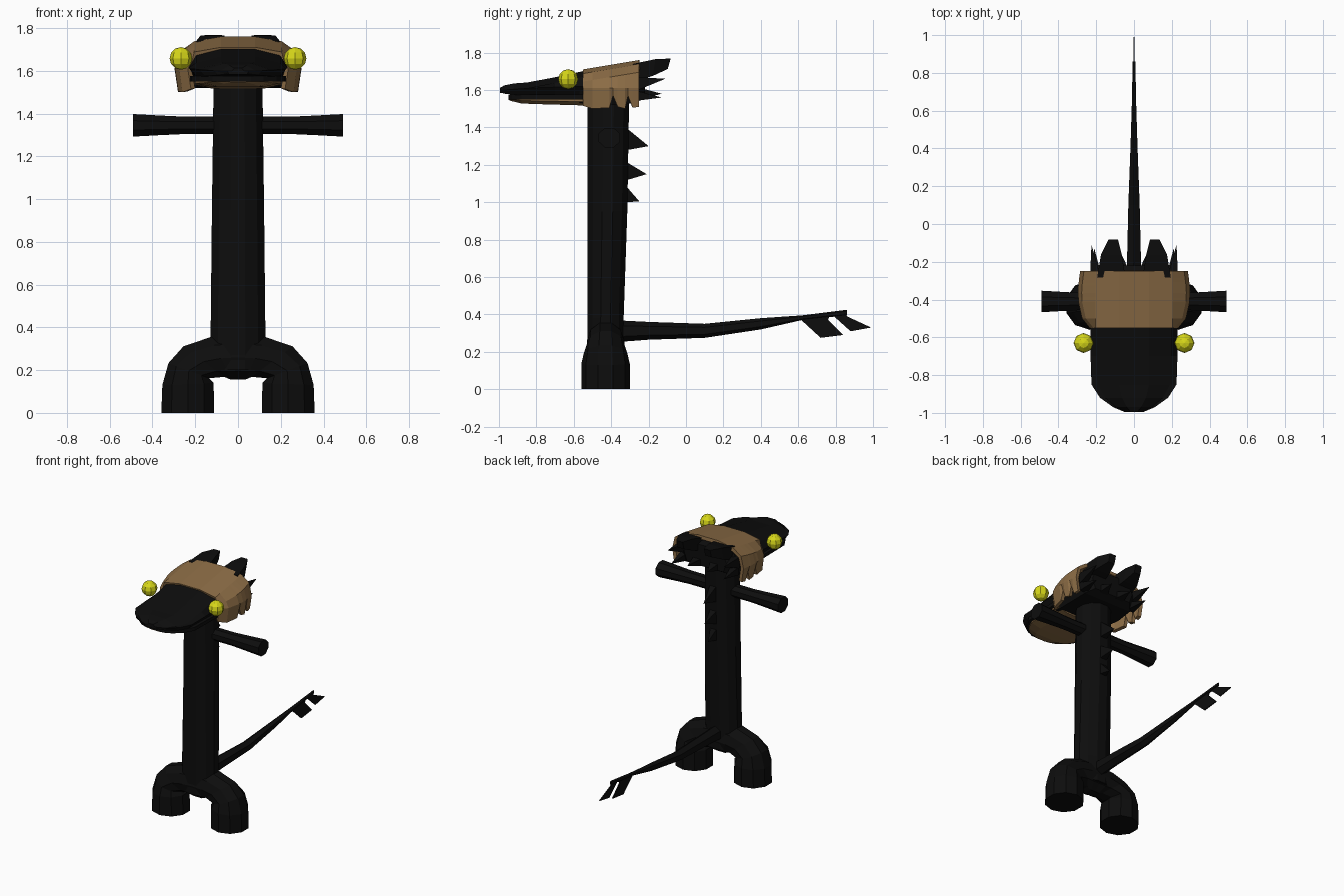
import bpy, bmesh, math
from mathutils import Vector

if "Cube" in bpy.data.objects:
    bpy.data.objects.remove(bpy.data.objects["Cube"])


def material(name, rgb):
    m = bpy.data.materials.new(name)
    m.diffuse_color = (*rgb, 1)
    m.use_nodes = True
    m.node_tree.nodes["Principled BSDF"].inputs["Base Color"].default_value = m.diffuse_color
    return m


BLACK = material("black skin", (0.004, 0.004, 0.004))
BROWN = material("brown hide", (0.26, 0.15, 0.06))
YELLOW = material("yellow eye", (0.68, 0.68, 0.01))


def finish(name, bm, mat):
    bmesh.ops.recalc_face_normals(bm, faces=bm.faces)
    me = bpy.data.meshes.new(name)
    bm.to_mesh(me)
    bm.free()
    me.materials.append(mat)
    ob = bpy.data.objects.new(name, me)
    bpy.context.collection.objects.link(ob)
    return ob


def loft(name, rings, mat, closed=True):
    """Skin a list of equal-length rings of points, capping closed ones."""
    bm = bmesh.new()
    vs = [[bm.verts.new(p) for p in r] for r in rings]
    n = len(rings[0])
    for a, b in zip(vs, vs[1:]):
        for i in range(n if closed else n - 1):
            j = (i + 1) % n
            bm.faces.new((a[i], a[j], b[j], b[i]))
    if closed:
        bm.faces.new(vs[0])
        bm.faces.new(vs[-1])
    return finish(name, bm, mat)


def oval(c, u, v, n=10):
    """Ring of n points around c with half-axes u and v."""
    c, u, v = Vector(c), Vector(u), Vector(v)
    angles = [2 * math.pi * (i + 0.5) / n for i in range(n)]
    k = 1 / math.cos(math.pi / n)
    return [c + u * math.cos(a) * k + v * math.sin(a) for a in angles]


def plate(name, pts, thick, mat=BLACK):
    """Flat side-profile plate from (y, z) points, centred on x = 0."""
    return loft(name, [[(x, y, z) for y, z in pts] for x in (-thick / 2, thick / 2)], mat)


def spike(name, base, w, h, tip):
    """Four-sided spike with a rectangular base facing +y."""
    x, y, z = base
    bm = bmesh.new()
    b = [bm.verts.new((x + i * w, y, z + j * h)) for i, j in ((-1, -1), (1, -1), (1, 1), (-1, 1))]
    t = bm.verts.new(tip)
    bm.faces.new(b)
    for i in range(4):
        bm.faces.new((b[i], b[(i + 1) % 4], t))
    return finish(name, bm, BLACK)


# Upright body column
loft("body", [oval((0, y, z), (w, 0, 0), (0, d, 0), 12) for z, w, y, d in (
    (0.20, 0.125, -0.43, 0.10), (0.38, 0.128, -0.43, 0.10),
    (0.95, 0.122, -0.42, 0.11), (1.56, 0.114, -0.415, 0.115))], BLACK)

# Legs: arched tubes ending in wide feet, defined by inner/outer edge and depth
LEG = [((0.105, 0), (0.365, 0), 0.13), ((0.108, 0.14), (0.36, 0.13), 0.13),
       ((0.13, 0.16), (0.33, 0.235), 0.115), ((0.06, 0.165), (0.26, 0.315), 0.10),
       ((0.03, 0.15), (0.13, 0.36), 0.10), ((0, 0.15), (0, 0.37), 0.10)]
for side, s in (("left", -1), ("right", 1)):
    rings = []
    for a, b, d in LEG:
        a, b = Vector((a[0] * s, -0.43, a[1])), Vector((b[0] * s, -0.43, b[1]))
        h = (b - a) / 2
        rings.append(oval((a + b) / 2, h * math.cos(math.pi / 10), (0, d, 0)))
    loft(side + "_leg", rings, BLACK)

    # Stub arms flaring to the ends
    loft(side + "_arm", [oval((s * x, -0.41, 1.345), (0, r, 0), (0, 0, r), 8)
                         for x, r in ((0.08, 0.044), (0.25, 0.044), (0.37, 0.05), (0.49, 0.057))], BLACK)

    # Eyes on the sides of the snout
    bm = bmesh.new()
    bmesh.ops.create_uvsphere(bm, u_segments=8, v_segments=6, radius=0.053)
    bmesh.ops.translate(bm, verts=bm.verts, vec=(s * 0.267, -0.63, 1.658))
    finish(side + "_eye", bm, YELLOW)

    # Ragged crest spikes behind the head
    for i, (x, z, w, h, tip) in enumerate((
            (0.205, 1.63, 0.028, 0.04, (0.225, -0.11, 1.66)),
            (0.20, 1.57, 0.03, 0.03, (0.21, -0.13, 1.56)),
            (0.06, 1.58, 0.05, 0.04, (0.08, -0.13, 1.58)))):
        spike(f"{side}_crest_{i}", (x * s, -0.28, z), w, h, (tip[0] * s, *tip[1:]))
    loft(side + "_crest_horn", [[(s * (x + i * w), y + j * 0.008, z + j * h)
                                 for i, j in ((-1, -1), (1, -1), (1, 1), (-1, 1))]
                                for x, y, z, w, h in ((0.12, -0.29, 1.69, 0.075, 0.05),
                                                      (0.12, -0.17, 1.72, 0.055, 0.045),
                                                      (0.11, -0.09, 1.74, 0.025, 0.028))], BLACK)

# Triangular fins down the back
for i, (y, top, low, ty, tz) in enumerate(((-0.31, 1.39, 1.28, -0.20, 1.30),
                                           (-0.31, 1.21, 1.12, -0.21, 1.15),
                                           (-0.315, 1.08, 1.0, -0.25, 1.005))):
    spike(f"back_fin_{i}", (0, y, (top + low) / 2), 0.025, (top - low) / 2, (0, ty, tz))

# Tapering tail with two swept fins
loft("tail", [oval((0, y, (a + b) / 2), (w, 0, 0), (0, 0, (b - a) / 2), 6) for y, a, b, w in (
    (-0.40, 0.25, 0.37, 0.042), (-0.20, 0.265, 0.36, 0.037), (0.10, 0.275, 0.35, 0.03),
    (0.40, 0.32, 0.38, 0.019), (0.62, 0.37, 0.395, 0.012), (0.86, 0.395, 0.425, 0.007))], BLACK)
plate("tail_fin_inner", [(0.60, 0.385), (0.72, 0.275), (0.84, 0.29), (0.76, 0.37), (0.77, 0.40)], 0.008)
plate("tail_fin_outer", [(0.78, 0.40), (0.88, 0.31), (0.99, 0.33), (0.86, 0.39), (0.85, 0.42)], 0.006)


# Head core under the hide
def head_ring(y, w, low, edge, top):
    half = [(w * 0.85, low), (w, edge), (w * 0.85, top - 0.03), (w * 0.35, top)]
    return [(x, y, z) for x, z in half] + [(-x, y, z) for x, z in reversed(half)]


loft("head", [head_ring(*r) for r in ((-0.57, 0.22, 1.53, 1.61, 1.69), (-0.40, 0.235, 1.52, 1.61, 1.71),
                                      (-0.27, 0.225, 1.53, 1.62, 1.73), (-0.22, 0.17, 1.56, 1.63, 1.71))], BLACK)

# Broad flat upper and lower bill
loft("upper_bill", [head_ring(*r) for r in (
    (-0.995, 0.05, 1.587, 1.60, 1.612), (-0.97, 0.11, 1.58, 1.60, 1.625),
    (-0.92, 0.18, 1.575, 1.605, 1.635), (-0.85, 0.225, 1.57, 1.61, 1.64),
    (-0.70, 0.23, 1.57, 1.615, 1.668), (-0.53, 0.23, 1.56, 1.62, 1.705))], BLACK)
OUT = ((-0.95, 0.06), (-0.93, 0.12), (-0.88, 0.18), (-0.81, 0.22), (-0.53, 0.225))
loft("lower_bill", [[(w, y, 1.55), (w, y, 1.575), (-w, y, 1.575), (-w, y, 1.55)] for y, w in OUT], BLACK)
loft("chin", [[(w * 0.55, y, 1.555 - d), (w * 0.9, y, 1.56 - d * 0.6), (w * 0.9, y, 1.56),
               (-w * 0.9, y, 1.56), (-w * 0.9, y, 1.56 - d * 0.6), (-w * 0.55, y, 1.555 - d)]
              for (y, w), d in zip(OUT, (0.008, 0.015, 0.027, 0.03, 0.038))], BROWN)

# Hide draped over the head, with a notched lower hem
rings = []
for y, bottom, w in ((-0.55, 1.515, 0.235), (-0.50, 1.50, 0.275), (-0.41, 1.505, 0.295),
                     (-0.39, 1.57, 0.295), (-0.365, 1.51, 0.297), (-0.325, 1.50, 0.295),
                     (-0.31, 1.57, 0.293), (-0.285, 1.505, 0.29), (-0.25, 1.51, 0.285)):
    top = 1.71 + 0.05 * (y + 0.55) / 0.30
    half = [(w - 0.015, bottom), (w, 1.61), (w - 0.02, top - 0.065),
            (0.205, top - 0.022), (0.08, top)]
    rings.append([(x, y, z) for x, z in half] + [(-x, y, z) for x, z in reversed(half)])
hide = loft("head_hide", rings, BROWN, closed=False)
solid = hide.modifiers.new("thickness", "SOLIDIFY")
solid.thickness = 0.025
# Thicken inward whichever way the open shell faces
top_face = max(hide.data.polygons, key=lambda p: p.center.z)
solid.offset = -1 if top_face.normal.z > 0 else 1
